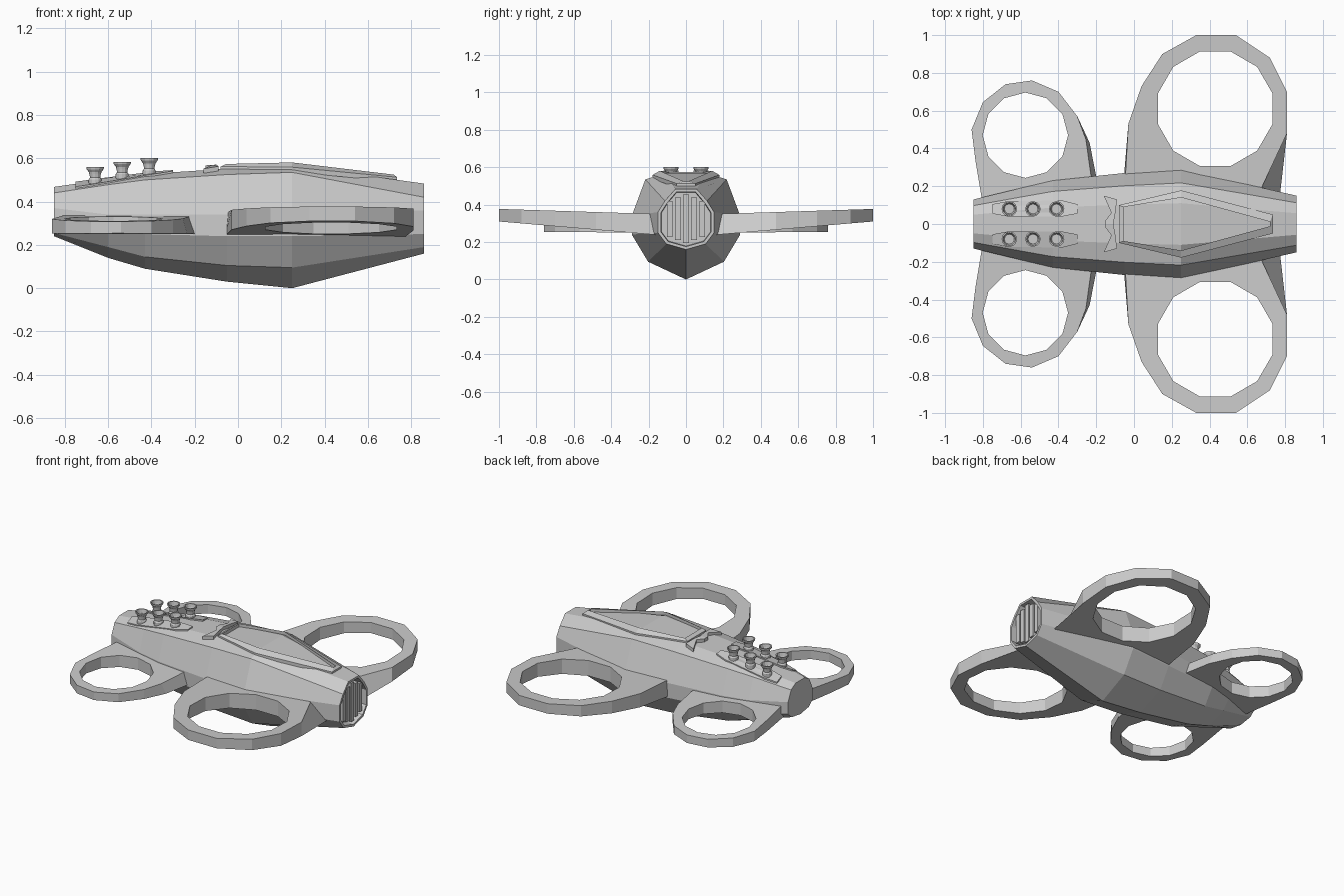
import bpy, bmesh, math
from mathutils import Vector
from mathutils.bvhtree import BVHTree

if "Cube" in bpy.data.objects:
    bpy.data.objects.remove(bpy.data.objects["Cube"])


def finish(name, bm, mirror=False):
    bmesh.ops.recalc_face_normals(bm, faces=bm.faces)
    me = bpy.data.meshes.new(name)
    bm.to_mesh(me)
    bm.free()
    ob = bpy.data.objects.new(name, me)
    bpy.context.collection.objects.link(ob)
    if mirror:
        m = ob.modifiers.new("mirror", 'MIRROR')
        m.use_axis = (False, True, False)
        m.use_clip = False
        m.use_mirror_merge = False
    return ob


def skin(bm, a, b):
    n = len(a)
    for i in range(n):
        bm.faces.new((a[i], a[(i + 1) % n], b[(i + 1) % n], b[i]))


def loop(bm, pts):
    return [bm.verts.new(p) for p in pts]


# Hull: stations of x, half width, then heights keel / chine / waist low / waist high / shoulder / deck
stations = [
    (-.85, .13, .24, .255, .29, .37, .44, .468),
    (-.60, .19, .14, .19, .26, .34, .478, .503),
    (-.43, .23, .09, .145, .25, .34, .50, .527),
    (-.05, .27, .03, .105, .24, .34, .525, .552),
    (.25, .29, 0, .095, .24, .34, .535, .568),
    (.86, .15, .16, .19, .25, .36, .42, .483)]
bm = bmesh.new()
rings = []
for x, w, zk, zc, z1, z2, zs, zt in stations:
    half = [(.70 * w, zc), (w, z1), (w, z2), (.75 * w, zs), (.38 * w, zt)]
    pts = [(x, 0, zk)] + [(x, y, z) for y, z in half] + [(x, -y, z) for y, z in reversed(half)]
    rings.append(loop(bm, pts))
for a, b in zip(rings, rings[1:]):
    skin(bm, a, b)
bm.faces.new(rings[0])
nose = bm.faces.new(rings[-1])
bmesh.ops.recalc_face_normals(bm, faces=bm.faces)
surface = BVHTree.FromBMesh(bm)
# recessed grille opening in the nose
bmesh.ops.inset_region(bm, faces=[nose], thickness=.016)
bmesh.ops.inset_region(bm, faces=[nose], thickness=.003, depth=-.05)
finish("hull", bm)


def deck(x, y, lift=0):
    hit = surface.ray_cast(Vector((x, y, 2)), Vector((0, 0, -1)))[0]
    return (x, y, hit.z + lift)


# Grille slats
for i in range(5):
    y = (i - 2) * .043
    top = .455 - abs(i - 2) * .018
    low = .195 + abs(i - 2) * .016
    bm = bmesh.new()
    bmesh.ops.create_cube(bm, size=1)
    bmesh.ops.scale(bm, vec=(.05, .03, top - low), verts=bm.verts)
    bmesh.ops.translate(bm, vec=(.828, y, (top + low) / 2), verts=bm.verts)
    finish("grille_slat", bm)


# Ring wings: twelve outline points paired with a twelve-sided opening
def ring_wing(name, outline, low_outline, centre, radius, start, top_z, low_z):
    bm = bmesh.new()
    hole = [(centre[0] + radius * math.cos(math.radians(start - 30 * i)),
             centre[1] + radius * math.sin(math.radians(start - 30 * i))) for i in range(12)]
    ot = loop(bm, [(x, y, top_z(y)) for x, y in outline])
    it = loop(bm, [(x, y, top_z(y)) for x, y in hole])
    ol = loop(bm, [(x, y, low_z(y)) for x, y in low_outline])
    il = loop(bm, [(x, y, low_z(y)) for x, y in hole])
    for a, b in ((ot, it), (it, il), (il, ol), (ol, ot)):
        skin(bm, a, b)
    finish(name, bm, mirror=True)


front = [(.33, 1), (.54, 1), (.72, .88), (.81, .70), (.81, .48), (.67, .18),
         (.50, .16), (.2, .15), (-.05, .17), (-.03, .53), (.04, .73), (.15, .90)]
front_low = list(front)
front_low[5] = (.77, .13)
front_low[8] = (-.06, .17)
ring_wing("front_ring_wing", front, front_low, (.43, .61), .314, 105,
          lambda y: .345 + .032 * y, lambda y: .225 + .085 * y)

rear = [(-.54, .76), (-.40, .70), (-.30, .57), (-.255, .45), (-.22, .2), (-.35, .12),
        (-.6, .1), (-.80, .1), (-.84, .34), (-.86, .50), (-.80, .645), (-.68, .74)]
rear_low = list(rear)
rear_low[3] = (-.235, .43)
rear_low[4] = (-.19, .2)
ring_wing("rear_ring_wing", rear, rear_low, (-.575, .47), .226, 90,
          lambda y: .342 - .045 * y, lambda y: .25 + .005 * y)

# Canopy frame: raised rim lying on the deck
outer = [(-.08, .10), (.25, .178), (.735, .05), (.735, -.05), (.25, -.178), (-.08, -.10)]
inner = [(-.055, .09), (.25, .14), (.72, .012), (.72, -.012), (.25, -.14), (-.055, -.09)]
bm = bmesh.new()
loops = [loop(bm, [deck(x, y, h) for x, y in o])
         for o, h in ((outer, -.01), (outer, .012), (inner, .022), (inner, -.01))]
for i in range(4):
    skin(bm, loops[i], loops[(i + 1) % 4])
finish("canopy_frame", bm)


# Flat pads that follow the deck
def pad(name, outline, height, mirror):
    bm = bmesh.new()
    low = loop(bm, [deck(x, y, -.015) for x, y in outline])
    top = loop(bm, [deck(x, y, height) for x, y in outline])
    skin(bm, low, top)
    bm.faces.new(top)
    bm.faces.new(low)
    finish(name, bm, mirror)


# Chevron collar behind the canopy
pad("collar", [(-.16, .15), (-.12, .06), (-.15, .02), (-.15, 0), (-.11, 0), (-.10, .05), (-.09, .13)], .022, True)
# Exhaust base plates
pad("exhaust_plate", [(-.75, .055), (-.67, .04), (-.38, .04), (-.30, .055),
                      (-.30, .105), (-.38, .125), (-.67, .12), (-.75, .105)], .01, True)

# Flared exhaust stacks, lathed
profile = [(.03, -.01), (.03, .015), (.024, .024), (.027, .046), (.039, .062),
           (.041, .072), (.034, .072), (.027, .04)]
for x in (-.66, -.535, -.41):
    base = deck(x, .08)[2]
    bm = bmesh.new()
    circles = [loop(bm, [(x + r * math.cos(a * math.pi / 6), .08 + r * math.sin(a * math.pi / 6), base + z)
                         for a in range(12)]) for r, z in profile]
    for a, b in zip(circles, circles[1:]):
        skin(bm, a, b)
    bm.faces.new(circles[0])
    bm.faces.new(circles[-1])
    finish("exhaust_stack", bm, mirror=True)
